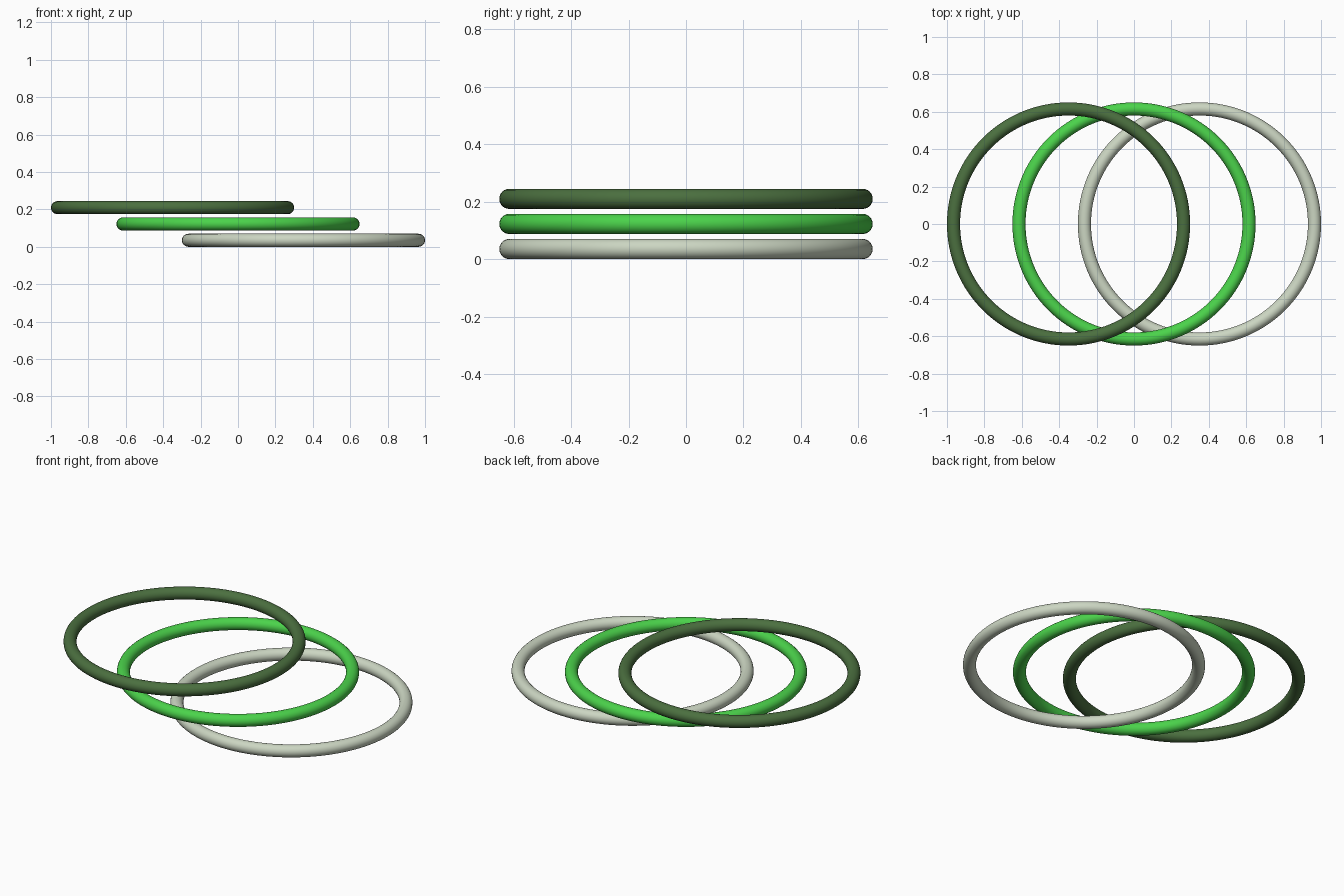
import bpy

if "Cube" in bpy.data.objects:
    bpy.data.objects.remove(bpy.data.objects["Cube"])

TUBE = 0.035          # tube radius
RING = 0.615          # ring radius to tube centre
STEP_X, STEP_Z = 0.35, 0.0872


def add_ring(name, x, z, color):
    bpy.ops.mesh.primitive_torus_add(
        location=(x, 0, z), major_radius=RING, minor_radius=TUBE,
        major_segments=128, minor_segments=24)
    ring = bpy.context.object
    ring.name = name
    bpy.ops.object.shade_smooth()
    mat = bpy.data.materials.new(name + "_color")
    mat.diffuse_color = (*color, 1)
    mat.use_nodes = True
    mat.node_tree.nodes["Principled BSDF"].inputs["Base Color"].default_value = mat.diffuse_color
    ring.data.materials.append(mat)


# Three overlapping rings, stepping up from right to left
rings = [
    ("lower_ring", (0.60, 0.67, 0.54)),
    ("middle_ring", (0.07, 0.65, 0.07)),
    ("upper_ring", (0.07, 0.16, 0.05)),
]
for i, (name, color) in enumerate(rings):
    add_ring(name, STEP_X * (1 - i), TUBE + STEP_Z * i, color)
